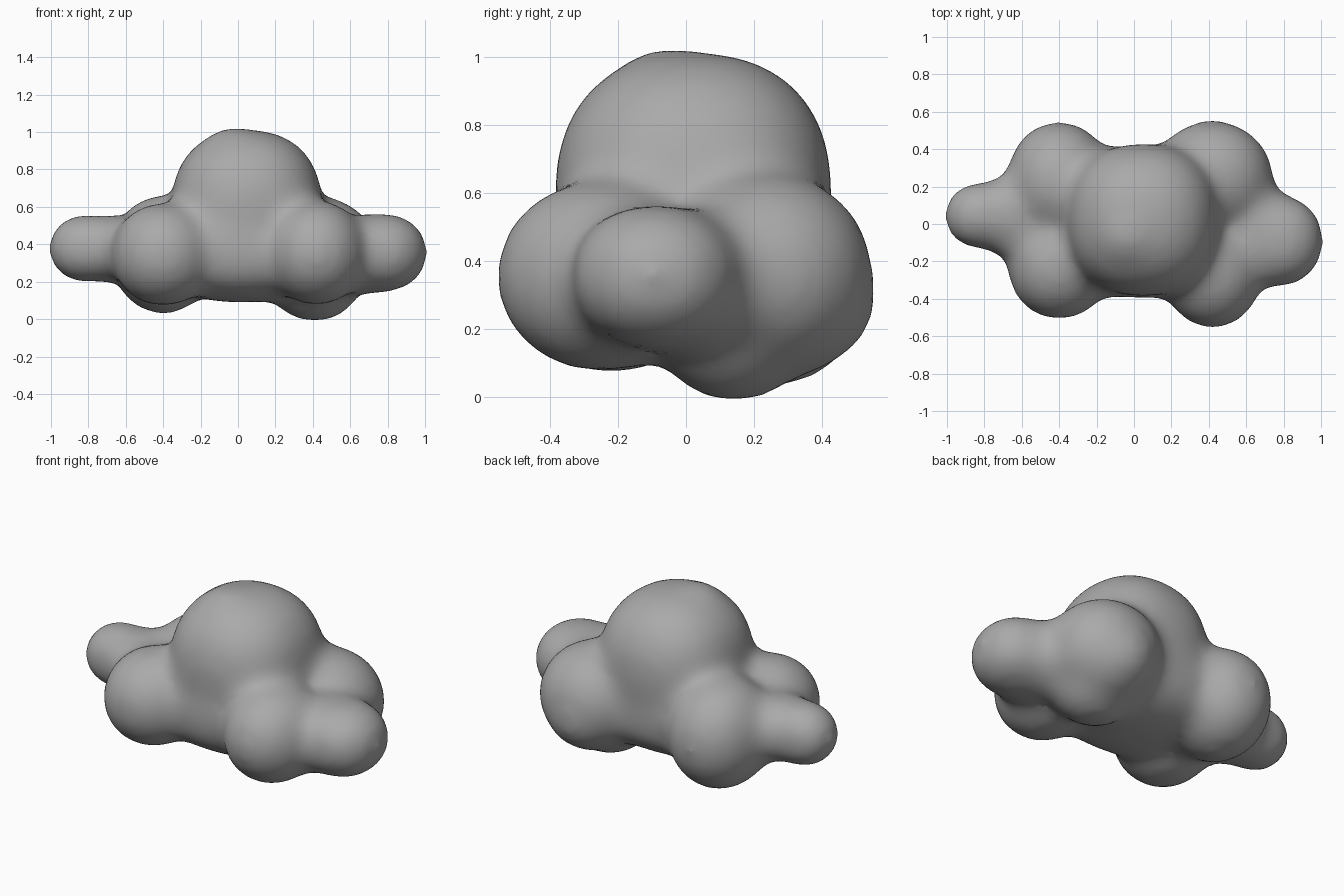
import bpy
import bmesh
from mathutils import Vector

cube = bpy.data.objects.get("Cube")
if cube:
    bpy.data.objects.remove(cube, do_unlink=True)

grey = bpy.data.materials.new("cloud grey")
grey.use_nodes = True
colour = (0.4, 0.4, 0.4, 1)
grey.diffuse_color = colour
grey.node_tree.nodes["Principled BSDF"].inputs["Base Color"].default_value = colour


def puff(bm, centre, radii, power=2.05):
    """Add a rounded blob; a higher power makes it boxier."""
    verts = bmesh.ops.create_icosphere(bm, subdivisions=4, radius=1)["verts"]
    for v in verts:
        d = v.co
        n = sum(abs(c) ** power for c in d) ** (1 / power)
        v.co = Vector(centre) + Vector([c / n * r for c, r in zip(d, radii)])


bm = bmesh.new()
# Tall middle puff, its crown and its base
puff(bm, (0.047, 0.022, 0.60), (0.405, 0.41, 0.415), 2.3)
puff(bm, (-0.02, -0.05, 0.76), (0.23, 0.23, 0.272))
puff(bm, (0.02, 0.012, 0.37), (0.42, 0.41, 0.282), 2.6)
# Front corner puffs
puff(bm, (-0.40, -0.22, 0.345), (0.28, 0.295, 0.28))
puff(bm, (0.42, -0.25, 0.355), (0.27, 0.312, 0.285))
# Back corner puffs, one with a sagging underside
puff(bm, (-0.40, 0.23, 0.345), (0.282, 0.322, 0.322))
puff(bm, (0.42, 0.24, 0.36), (0.328, 0.313, 0.302))
puff(bm, (0.42, 0.20, 0.29), (0.27, 0.364, 0.25))
puff(bm, (0.41, 0.14, 0.20), (0.25, 0.23, 0.218))
# Side puffs, each with a wider neck
puff(bm, (-0.82, 0.045, 0.378), (0.199, 0.183, 0.187), 2.1)
puff(bm, (-0.66, 0.04, 0.375), (0.20, 0.225, 0.187))
puff(bm, (0.765, -0.09, 0.355), (0.252, 0.25, 0.215), 2.15)
puff(bm, (0.66, -0.05, 0.345), (0.20, 0.29, 0.22))

mesh = bpy.data.meshes.new("cloud")
bm.to_mesh(mesh)
bm.free()
cloud = bpy.data.objects.new("cloud", mesh)
bpy.context.collection.objects.link(cloud)

# Fuse the puffs and soften the creases
remesh = cloud.modifiers.new("fuse", "REMESH")
remesh.mode = "VOXEL"
remesh.voxel_size = 0.029
soften = cloud.modifiers.new("soften", "SMOOTH")
soften.factor = 0.5
soften.iterations = 40

# Keep the fused surface as the mesh
depsgraph = bpy.context.evaluated_depsgraph_get()
fused = bpy.data.meshes.new_from_object(cloud.evaluated_get(depsgraph))
cloud.modifiers.clear()
cloud.data = fused
fused.materials.clear()
fused.materials.append(grey)
fused.polygons.foreach_set("use_smooth", [True] * len(fused.polygons))
